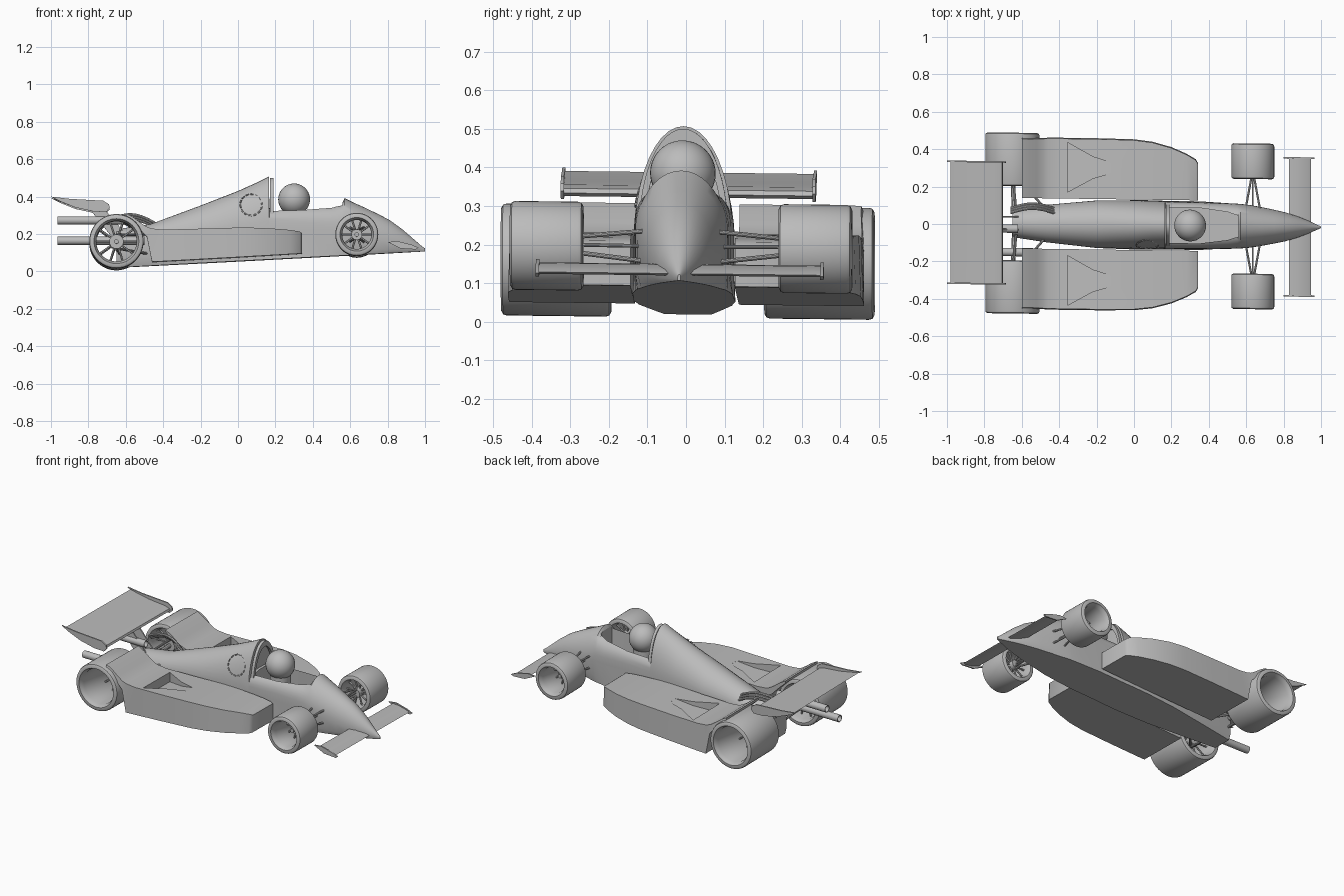
import bpy, bmesh, math
from mathutils import Vector, Matrix

if "Cube" in bpy.data.objects:
    bpy.data.objects.remove(bpy.data.objects["Cube"])

mat = bpy.data.materials.new("plain grey")
mat.diffuse_color = (0.5, 0.5, 0.5, 1)
mat.use_nodes = True
mat.node_tree.nodes["Principled BSDF"].inputs["Base Color"].default_value = mat.diffuse_color
# the car sits with a slight yaw and roll
LEAN = Matrix(((1, 0, 0, 0), (-0.0136, 1, 0, -0.004), (0, -0.012, 1, 0), (0, 0, 0, 1)))


def finish(bm, name):
    bmesh.ops.recalc_face_normals(bm, faces=bm.faces)
    me = bpy.data.meshes.new(name)
    bm.to_mesh(me)
    bm.free()
    me.materials.append(mat)
    ob = bpy.data.objects.new(name, me)
    bpy.context.collection.objects.link(ob)
    return ob


def loft(bm, rings, cap=True, closed=False):
    vs = [[bm.verts.new(p) for p in r] for r in rings]
    n = len(vs[0])
    pairs = list(zip(vs, vs[1:])) + ([(vs[-1], vs[0])] if closed else [])
    for a, b in pairs:
        for i in range(n):
            j = (i + 1) % n
            bm.faces.new((a[i], a[j], b[j], b[i]))
    if cap and not closed:
        bm.faces.new(vs[0])
        bm.faces.new(vs[-1])


def prism(bm, profile, y0, y1):
    loft(bm, [[(x, y, z) for x, z in profile] for y in (y0, y1)])


def rod(bm, a, b, r, seg=10):
    a, b = Vector(a), Vector(b)
    m = Matrix.Translation((a + b) / 2) @ (b - a).to_track_quat('Z', 'Y').to_matrix().to_4x4()
    bmesh.ops.create_cone(bm, cap_ends=True, segments=seg, radius1=r, radius2=r,
                          depth=(b - a).length, matrix=m)


def cut(ob, cutter):
    mod = ob.modifiers.new("cut", 'BOOLEAN')
    mod.object, mod.solver = cutter, 'EXACT'
    bpy.context.view_layer.update()
    me = bpy.data.meshes.new_from_object(ob.evaluated_get(bpy.context.evaluated_depsgraph_get()))
    ob.modifiers.clear()
    ob.data = me
    bpy.data.objects.remove(cutter)


# --- body: flat floor, straight sides, elliptical top
# x, floor half width, side half width, shoulder z, top z, corner power
sections = [(-0.65, .06, .075, .13, .225, 1), (-0.47, .085, .1, .17, .252, 1),
            (-0.2, .12, .127, .2, .352, 1), (0.0, .132, .13, .22, .43, 1),
            (0.1, .132, .13, .22, .475, 1), (0.165, .13, .127, .22, .507, 1),
            (0.168, .13, .127, .22, .338, .6), (0.35, .13, .125, .22, .345, .6),
            (0.5, .12, .122, .22, .352, .7), (0.555, .115, .12, .22, .362, .8),
            (0.57, .113, .119, .22, .392, 1), (0.62, .103, .114, .208, .367, 1),
            (0.68, .093, .104, .19, .34, 1), (0.75, .08, .09, .172, .306, 1),
            (0.81, .066, .077, .16, .275, 1), (0.88, .047, .055, .143, .224, 1),
            (0.94, .026, .031, .13, .172, 1), (0.98, .011, .013, .12, .137, 1),
            (1.0, .003, .004, .115, .123, 1)]
rings = []
for x, wf, w, zs, zt, p in sections:
    zf = .022 + (x + .6) * .053
    ring = [(x, -wf, zf), (x, wf, zf), (x, w, zf + (zs - zf) * .3)]
    for k in range(21):
        t = math.pi * k / 20
        c, s = math.cos(t), max(math.sin(t), 0)
        ring.append((x, math.copysign(abs(c) ** p, c) * w, zs + (zt - zs) * s ** p))
    ring.append((x, -w, zf + (zs - zf) * .3))
    rings.append(ring)
bm = bmesh.new()
loft(bm, rings)
body = finish(bm, "body")

# cockpit opening
bm = bmesh.new()
outline = [(.185, -.095), (.185, .095), (.35, .095), (.5, .075), (.56, .055),
           (.56, -.055), (.5, -.075), (.35, -.095)]
loft(bm, [[(x, y, z) for x, y in outline] for z in (.2, .37)])
cut(body, finish(bm, "cockpit_cutter"))

# --- roll hoop and driver helmet
bm = bmesh.new()
hoop = []
for k in range(25):
    t = math.pi * k / 24
    c, s = math.cos(t), math.sin(t)
    hoop.append([(x, c * .115 * f, .24 + s * .26 * f) for x, f in
                 ((.172, 1), (.19, 1), (.19, .87), (.172, .87))])
loft(bm, hoop)
finish(bm, "roll_hoop")
bm = bmesh.new()
bmesh.ops.create_uvsphere(bm, u_segments=32, v_segments=20, radius=.085,
                          matrix=Matrix.Translation((.3, 0, .385)))
rod(bm, (.3, 0, .2), (.3, 0, .34), .06, 24)
finish(bm, "driver_helmet")

# --- round filler ring on one flank
bm = bmesh.new()
for k in range(14):
    t = 2 * math.pi * k / 14
    pts = []
    for a in (t, t + .28):
        z = .355 + .058 * math.sin(a)
        pts.append((.07 + .058 * math.cos(a), -.13 * math.sqrt(1 - ((z - .22) / .243) ** 2) - .002, z))
    rod(bm, pts[0], pts[1], .004, 6)
finish(bm, "filler_ring")

# --- side pods with kicked-up rear deck and sunken ducts
# x, outer y, bottom z, top z
pod = [(-0.6, .455, .292, .306), (-0.56, .455, .255, .284), (-0.52, .457, .215, .254),
       (-0.487, .458, .18, .233), (-0.46, .459, .046, .224), (-0.4, .46, .049, .218),
       (-0.2, .46, .06, .223), (0.0, .457, .071, .229), (0.1, .445, .077, .228),
       (0.2, .418, .083, .223), (0.28, .384, .088, .217), (0.33, .355, .091, .209),
       (0.342, .335, .093, .2)]
for side, label in ((1, "left"), (-1, "right")):
    bm = bmesh.new()
    loft(bm, [[(x, side * .135, b), (x, side * yo, b), (x, side * (yo - .005), t), (x, side * .135, t)]
              for x, yo, b, t in pod])
    ob = finish(bm, label + "_side_pod")
    bm = bmesh.new()
    duct = [(-.355, .17), (-.355, .435), (-.22, .36), (-.12, .33), (-.12, .275), (-.22, .245)]
    low = [(x, side * y, .225 - .065 * (-.12 - x) / .235) for x, y in duct]
    loft(bm, [low, [(x, y, .27) for x, y, z in low]])
    cut(ob, finish(bm, "duct_cutter"))


# --- wheels: hollow tyre and rim, spokes set towards the car
def wheel(name, x, y, z, R, ri, w, spokes):
    s = 1 if y > 0 else -1
    prof = [(ri, -w / 2), (R - .012, -w / 2), (R - .003, -w / 2 + .005), (R, -w / 2 + .014),
            (R, w / 2 - .014), (R - .003, w / 2 - .005), (R - .012, w / 2), (ri, w / 2),
            (ri - .005, w / 2 - .012), (ri - .012, w / 2 - .03), (ri - .012, -w / 2 + .03),
            (ri - .005, -w / 2 + .012)]
    bm = bmesh.new()
    loft(bm, [[(x + r * math.cos(a), y + s * o, z + r * math.sin(a)) for r, o in prof]
              for a in (2 * math.pi * k / 48 for k in range(48))], closed=True)
    finish(bm, name + "_tyre")
    bm = bmesh.new()
    yi = y - s * w * .25
    for k in range(spokes):
        a = 2 * math.pi * k / spokes
        d = Vector((math.cos(a), 0, math.sin(a)))
        c = Vector((x, yi, z))
        rod(bm, c + d * .02, c + d * (ri - .008), .0055, 6)
    rod(bm, (x, yi - s * .03, z), (x, yi + s * .03, z), ri * .32, 24)
    rod(bm, (x, yi, z), (x, yi + s * .06, z), .012, 12)
    finish(bm, name + "_spokes")


for s, label in ((1, "left"), (-1, "right")):
    wheel("front_" + label, .635, s * .348, .193, .115, .09, .19, 10)
    wheel("rear_" + label, -.65, s * .341, .156, .145, .12, .285, 10)
    # suspension arms meeting at each hub
    bm = bmesh.new()
    for x in (.595, .675):
        rod(bm, (x, s * .085, .235), (.635, s * .3, .215), .006)
        rod(bm, (x, s * .085, .155), (.635, s * .3, .18), .006)
    rod(bm, (.635, s * .09, .195), (.635, s * .3, .197), .005)
    finish(bm, label + "_front_suspension")
    bm = bmesh.new()
    for x in (-.46, -.63):
        rod(bm, (x, s * .06, .2), (-.65, s * .28, .19), .007)
        rod(bm, (x, s * .06, .09), (-.65, s * .28, .12), .007)
    rod(bm, (-.64, s * .05, .15), (-.65, s * .28, .156), .013)
    finish(bm, label + "_rear_suspension")
    # front wing half with end plate
    bm = bmesh.new()
    prism(bm, [(.83, .15), (.87, .148), (.925, .135), (.945, .125), (.93, .12), (.88, .13)],
          s * .02, s * .367)
    prism(bm, [(.8, .152), (.85, .158), (.93, .138), (.965, .122), (.95, .113), (.87, .118)],
          s * .364, s * .373)
    finish(bm, label + "_front_wing")
    # rear wing end plate and strut
    bm = bmesh.new()
    prism(bm, [(-1.0, .396), (-.9, .384), (-.72, .374), (-.69, .355), (-.685, .335),
               (-.705, .314), (-.77, .316), (-.87, .338), (-.95, .37)], s * .322, s * .33)
    finish(bm, label + "_rear_end_plate")
    bm = bmesh.new()
    prism(bm, [(-.6, .2), (-.64, .14), (-.79, .33), (-.72, .34)], s * .03, s * .038)
    finish(bm, label + "_wing_strut")

# --- rear wing blade
bm = bmesh.new()
prism(bm, [(-.98, .387), (-.85, .362), (-.74, .352), (-.705, .342), (-.7, .33), (-.715, .322),
           (-.78, .328), (-.88, .35)], -.325, .325)
finish(bm, "rear_wing")

# --- tail pipes (open ended) and curved headers
bm = bmesh.new()
for y, z, x1 in ((-.03, .272, -.62), (-.155, .162, -.5)):
    loft(bm, [[(x, y + r * math.cos(a), z + r * math.sin(a)) for x, r in
               ((x1, .022), (-.966, .022), (-.966, .018), (x1, .018))]
              for a in (2 * math.pi * k / 20 for k in range(20))], closed=True)
finish(bm, "tail_pipes")
bm = bmesh.new()
for i in range(3):
    path = [Vector((-.42 - .24 * u, .055 + .012 * i + .025 * math.sin(u * math.pi),
                    .245 - .012 * i + .06 * math.sin(u * 2.4))) for u in (k / 8 for k in range(9))]
    loft(bm, [[p + Vector((0, .008 * math.cos(a), .008 * math.sin(a)))
               for a in (2 * math.pi * k / 8 for k in range(8))] for p in path])
finish(bm, "exhaust_headers")

# --- lean everything and shade smooth with crisp edges
for ob in bpy.context.collection.objects:
    ob.data.transform(LEAN)
    ob.select_set(True)
    bpy.context.view_layer.objects.active = ob
bpy.ops.object.shade_smooth_by_angle(angle=math.radians(32))
